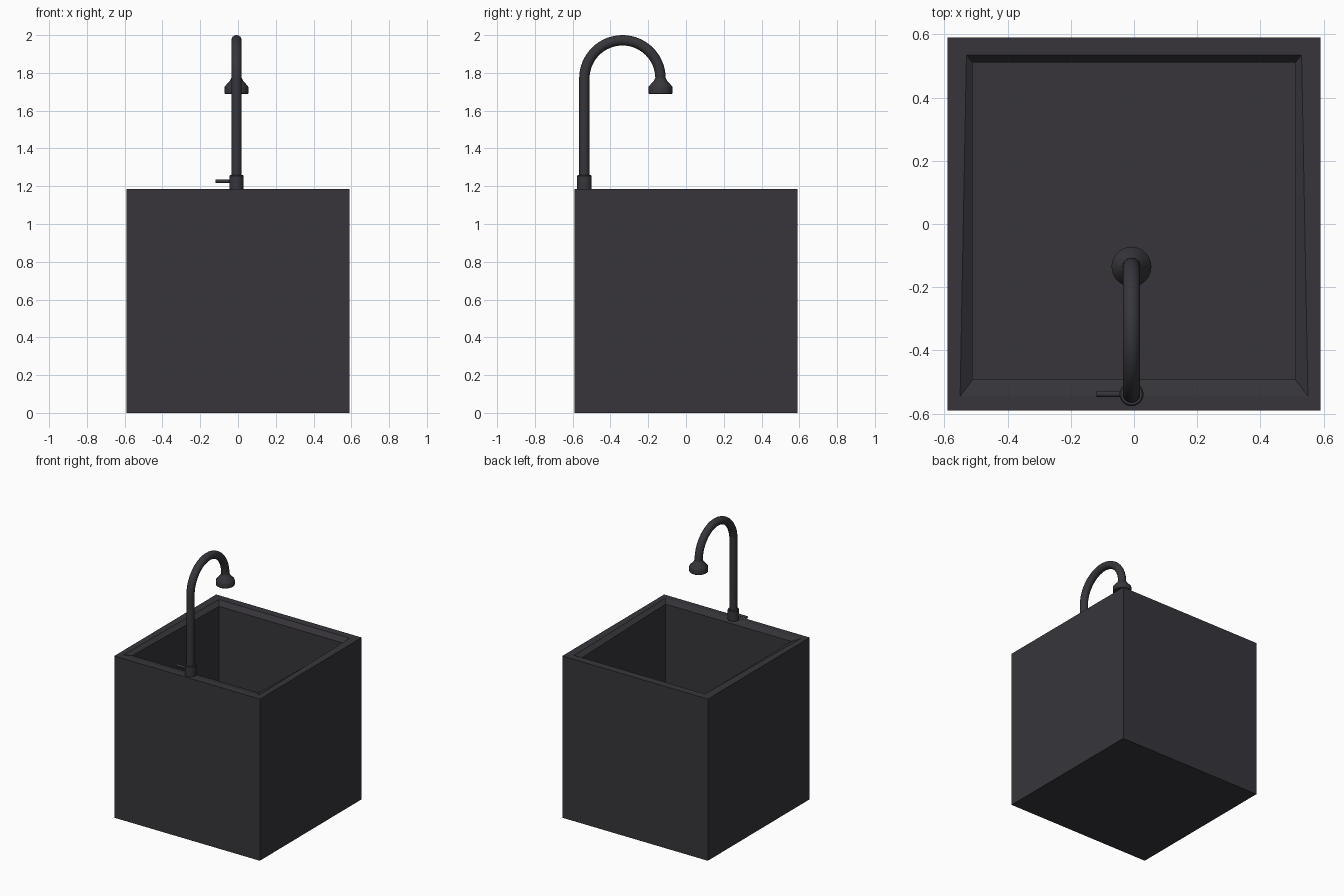
import bpy, bmesh, math

if "Cube" in bpy.data.objects:
    bpy.data.objects.remove(bpy.data.objects["Cube"])

mat = bpy.data.materials.new("charcoal")
mat.diffuse_color = (0.038, 0.036, 0.043, 1)
mat.use_nodes = True
mat.node_tree.nodes["Principled BSDF"].inputs["Base Color"].default_value = mat.diffuse_color


def finish(name, bm, smooth=True):
    bmesh.ops.recalc_face_normals(bm, faces=bm.faces)
    me = bpy.data.meshes.new(name)
    bm.to_mesh(me)
    bm.free()
    me.materials.append(mat)
    ob = bpy.data.objects.new(name, me)
    bpy.context.collection.objects.link(ob)
    if smooth:
        bpy.ops.object.select_all(action='DESELECT')
        ob.select_set(True)
        bpy.context.view_layer.objects.active = ob
        bpy.ops.object.shade_smooth_by_angle(angle=math.radians(35))
    return ob


def skin(bm, rings, caps=True):
    """Bridge successive point rings and cap both ends."""
    vs = [[bm.verts.new(p) for p in r] for r in rings]
    n = len(vs[0])
    for a, b in zip(vs, vs[1:]):
        for i in range(n):
            j = (i + 1) % n
            bm.faces.new((a[i], a[j], b[j], b[i]))
    if caps:
        bm.faces.new(vs[0])
        bm.faces.new(vs[-1])


def lathe(name, x, y, profile, n=32):
    bm = bmesh.new()
    ang = [2 * math.pi * i / n for i in range(n)]
    skin(bm, [[(x + r * math.cos(a), y + r * math.sin(a), z) for a in ang]
              for r, z in profile])
    return finish(name, bm)


def rect(xf, yf, zf, xb, yb, zb):
    """Rectangle ring from front and back half widths, depths and heights."""
    return [(-xf, yf, zf), (xf, yf, zf), (xb, yb, zb), (-xb, yb, zb)]


# basin: outer block, flat rim, sloped lip, deep bowl
H, S, FLOOR = 1.185, 0.59, 0.35
bm = bmesh.new()
skin(bm, [rect(S, -S, 0, S, S, 0),
          rect(S, -S, H, S, S, H),
          rect(0.55, -0.545, H, 0.53, 0.535, H),
          rect(0.51, -0.492, H - 0.012, 0.51, 0.51, H - 0.035),
          rect(0.51, -0.492, FLOOR, 0.51, 0.51, FLOOR)])
finish("basin", bm, smooth=False)

# drain in the bowl floor
lathe("drain", 0, 0.01, [(0.105, FLOOR - 0.01), (0.105, FLOOR + 0.004)], 48)

# tap base
X, Y = -0.008, -0.538
lathe("tap_base", X, Y, [(0.038, H), (0.038, 1.255), (0.034, 1.26)])

# gooseneck pipe
R, CZ, r, n = 0.2015, 1.771, 0.0275, 24
path = [(Y, 1.24, math.pi)]
path += [(Y + R + R * math.cos(t), CZ + R * math.sin(t), t)
         for t in (math.pi * (1 - i / 32) for i in range(33))]
path.append((Y + 2 * R, 1.73, 0))
bm = bmesh.new()
rings = []
for y, z, t in path:
    rings.append([(X + r * math.sin(a), y + r * math.cos(a) * math.cos(t),
                   z + r * math.cos(a) * math.sin(t))
                  for a in (2 * math.pi * k / n for k in range(n))])
skin(bm, rings)
finish("gooseneck_pipe", bm)

# spray head
lathe("spray_head", X, Y + 2 * R,
      [(0.028, 1.772), (0.034, 1.76), (0.062, 1.728), (0.063, 1.722),
       (0.063, 1.692), (0.058, 1.688)])

# side lever
lever = lathe("tap_lever", 0, 0, [(0.009, 0), (0.009, 0.09)], 16)
lever.rotation_euler = (0, -math.pi / 2, 0)
lever.location = (-0.028, Y, 1.226)
